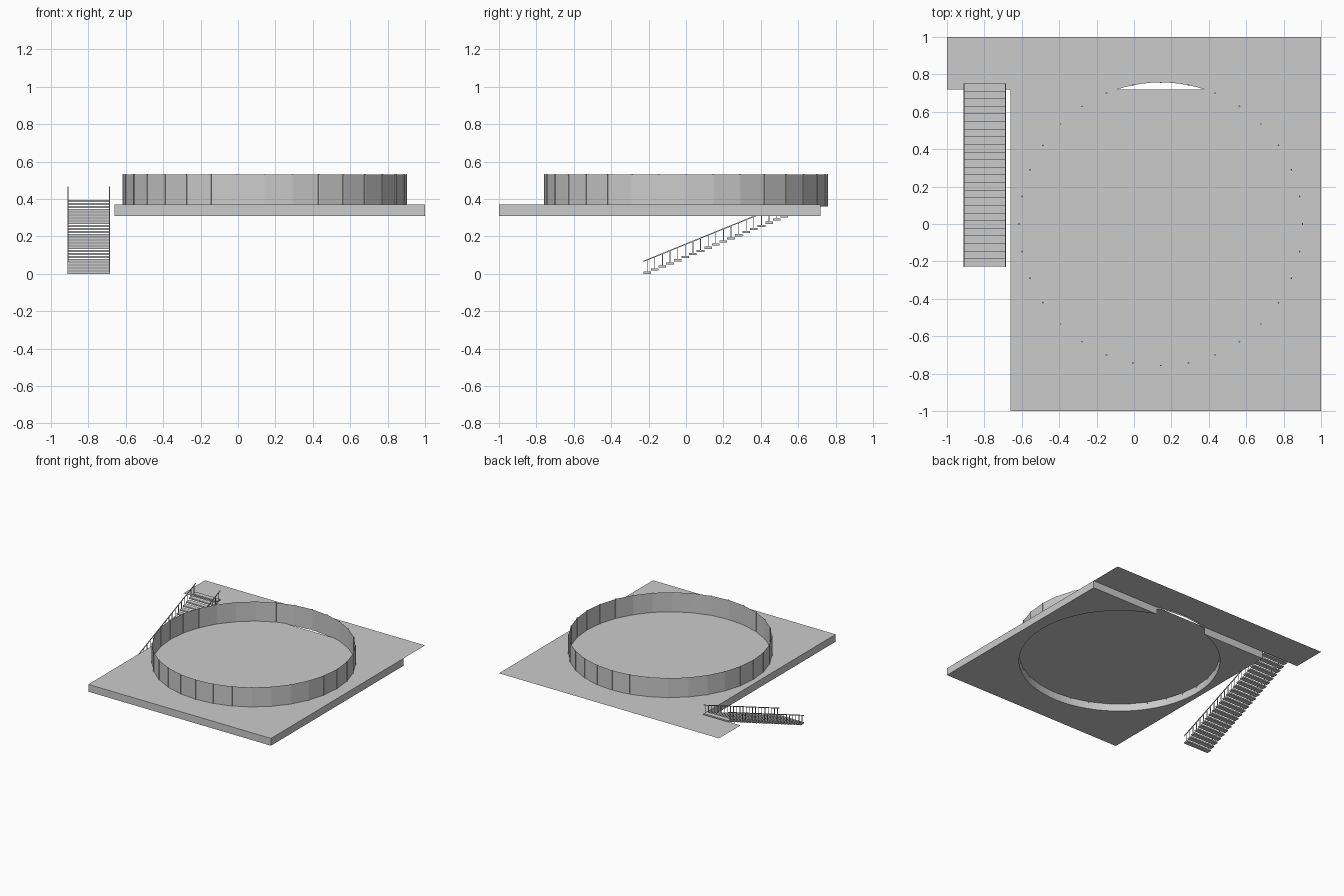
import bpy, bmesh, math
from mathutils import Matrix, Vector

if "Cube" in bpy.data.objects:
    bpy.data.objects.remove(bpy.data.objects["Cube"])

CX, R = 0.143, 0.757          # ring centre and radius
Z0, Z1 = 0.31, 0.37           # slab underside and top
BACK = 0.72                   # rear edge of slab
STEPS = 24


def finish(bm, name):
    me = bpy.data.meshes.new(name)
    bm.to_mesh(me)
    bm.free()
    ob = bpy.data.objects.new(name, me)
    bpy.context.collection.objects.link(ob)
    return ob


def box(bm, centre, size, rot=Matrix()):
    m = Matrix.Translation(centre) @ rot @ Matrix.Diagonal((*size, 1))
    bmesh.ops.create_cube(bm, size=1, matrix=m)


def face(bm, pts, z):
    return bm.faces.new([bm.verts.new((x, y, z)) for x, y in pts])


def arc(a0, a1, n):
    return [(CX + R * math.cos(a0 + (a1 - a0) * i / n),
             R * math.sin(a0 + (a1 - a0) * i / n)) for i in range(n + 1)]


a_right = math.asin(BACK / R)
a_left = math.pi - a_right
big_arc = arc(a_right, a_left - 2 * math.pi, 80)   # right chord end, round the front, to left
small_arc = arc(a_left, a_right, 10)

# slab with round recess that breaks through its rear edge
bm = bmesh.new()
f = face(bm, [(-0.66, -1), (1, -1), (1, BACK)] + big_arc + [(-0.66, BACK)], Z0)
res = bmesh.ops.extrude_face_region(bm, geom=[f])
for v in [g for g in res["geom"] if isinstance(g, bmesh.types.BMVert)]:
    v.co.z = Z1
if not any(abs(p.calc_center_median().z - Z0) < 1e-5 for p in bm.faces):
    bmesh.ops.holes_fill(bm, edges=bm.edges)
bmesh.ops.recalc_face_normals(bm, faces=bm.faces)
finish(bm, "slab")

# floor inside the ring
bm = bmesh.new()
face(bm, big_arc[::-1], Z1)
finish(bm, "ring_floor")

# thin rear deck with crescent opening
bm = bmesh.new()
face(bm, [(-1, BACK)] + small_arc + [(1, BACK), (1, 1), (-1, 1)], Z1)
finish(bm, "rear_deck")

# fence panels and posts
bm = bmesh.new()
posts = bmesh.new()
N = 32
for i in range(N):
    a, b = 2 * math.pi * i / N, 2 * math.pi * (i + 1) / N
    p = [(CX + R * math.cos(t), R * math.sin(t)) for t in (a, b)]
    bm.faces.new([bm.verts.new((x, y, z)) for (x, y), z in
                  ((p[0], 0.36), (p[1], 0.36), (p[1], 0.53), (p[0], 0.53))])
    box(posts, (*p[0], 0.446), (0.006, 0.009, 0.172), Matrix.Rotation(a, 4, 'Z'))
finish(bm, "fence_panels")
finish(posts, "fence_posts")

# stair treads, balusters and handrails
XL, XR, Y0, Y1 = -0.912, -0.685, -0.228, 0.75
run, rise = (Y1 - Y0) / STEPS, 0.0167
treads, rails = bmesh.new(), bmesh.new()
for i in range(STEPS):
    y, z = Y0 + run * (i + 0.5), rise * i
    box(treads, ((XL + XR) / 2, y, z + 0.0055), (XR - XL, run, 0.011))
    for x in (XL + 0.002, XR - 0.002):
        box(rails, (x, y, z + 0.038), (0.004, 0.004, 0.07))
p, q = Vector((0, Y0, 0.066)), Vector((0, Y1, 0.464))
d = q - p
for x in (XL + 0.002, XR - 0.002):
    c = (p + q) / 2
    box(rails, (x, c.y, c.z), (0.005, d.length, 0.006),
        Matrix.Rotation(math.atan2(d.z, d.y), 4, 'X'))
finish(treads, "stair_treads")
finish(rails, "stair_railings")
